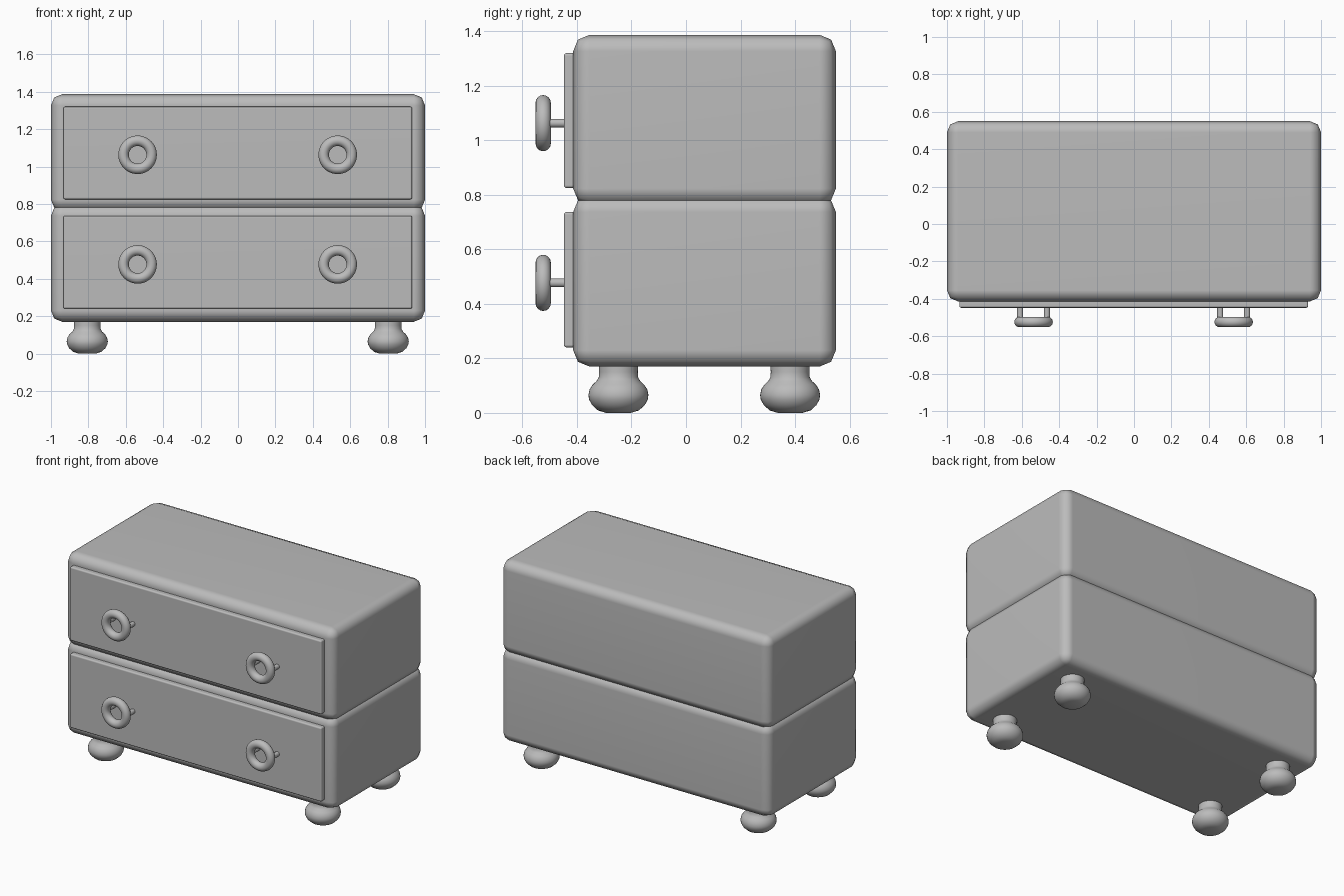
import bpy
import math

old = bpy.data.objects.get("Cube")
if old:
    bpy.data.objects.remove(old, do_unlink=True)

# Single plain grey finish
grey = bpy.data.materials.new("plain_grey")
grey.use_nodes = True
colour = (0.5, 0.5, 0.5, 1)
grey.diffuse_color = colour
grey.node_tree.nodes["Principled BSDF"].inputs["Base Color"].default_value = colour


def finish(name, angle=60):
    obj = bpy.context.object
    obj.name = obj.data.name = name
    obj.data.materials.clear()
    obj.data.materials.append(grey)
    bpy.ops.object.shade_smooth_by_angle(angle=math.radians(angle))
    return obj


def rounded_box(name, low, high, width, segments):
    """Box between two corners with rounded edges and flat-looking faces."""
    bpy.ops.mesh.primitive_cube_add(
        size=1, location=[(a + b) / 2 for a, b in zip(low, high)])
    obj = bpy.context.object
    obj.scale = [b - a for a, b in zip(low, high)]
    bpy.ops.object.transform_apply(location=False, rotation=False, scale=True)
    bevel = obj.modifiers.new("rounded_edges", "BEVEL")
    bevel.width = width
    bevel.segments = segments
    bpy.ops.object.modifier_apply(modifier=bevel.name)
    finish(name)
    obj.modifiers.new("even_shading", "WEIGHTED_NORMAL").keep_sharp = True
    return obj


def handle(name, x, z):
    """Ring pull held by two short posts."""
    facing = (math.pi / 2, 0, 0)
    bpy.ops.mesh.primitive_torus_add(
        location=(x, -0.524, z), rotation=facing, major_radius=0.075,
        minor_radius=0.028, major_segments=48, minor_segments=16)
    finish(name + "_ring")
    for side, dx in (("right", -0.072), ("left", 0.072)):
        bpy.ops.mesh.primitive_cylinder_add(
            vertices=24, radius=0.016, depth=0.085,
            location=(x + dx, -0.4825, z), rotation=facing)
        finish(f"{name}_{side}_post")


def foot(name, x, y):
    """Turned bun foot, spun from a profile of (radius, height)."""
    profile = [(0, 0), (0.045, 0), (0.075, 0.009), (0.097, 0.029),
               (0.108, 0.05), (0.11, 0.066), (0.106, 0.086), (0.095, 0.103),
               (0.08, 0.117), (0.072, 0.131), (0.071, 0.15), (0.072, 0.175)]
    mesh = bpy.data.meshes.new(name)
    mesh.from_pydata([(r, 0, z) for r, z in profile],
                     [(i, i + 1) for i in range(len(profile) - 1)], [])
    obj = bpy.data.objects.new(name, mesh)
    bpy.context.collection.objects.link(obj)
    bpy.ops.object.select_all(action="DESELECT")
    obj.select_set(True)
    bpy.context.view_layer.objects.active = obj
    obj.location = (x, y, 0)
    spin = obj.modifiers.new("turning", "SCREW")
    spin.steps = spin.render_steps = 40
    spin.use_merge_vertices = True
    spin.use_normal_calculate = True
    bpy.ops.object.modifier_apply(modifier=spin.name)
    bpy.ops.object.mode_set(mode="EDIT")
    bpy.ops.mesh.select_all(action="SELECT")
    bpy.ops.mesh.normals_make_consistent(inside=False)
    bpy.ops.object.mode_set(mode="OBJECT")
    finish(name)
    # The open neck is buried in the case, so the outward side is the outer wall
    outer = max(mesh.polygons, key=lambda p: p.center.xy.length)
    if outer.normal.xy.dot(outer.center.xy) < 0:
        mesh.flip_normals()


# Two stacked cases, each with a drawer front and a pair of ring handles
for level, bottom, top, panel_low, panel_high, grip in (
        ("lower", 0.17, 0.797, 0.24, 0.737, 0.477),
        ("upper", 0.763, 1.387, 0.825, 1.32, 1.063)):
    rounded_box(level + "_case", (-1, -0.414, bottom), (1, 0.55, top), 0.06, 2)
    rounded_box(level + "_drawer_front", (-0.934, -0.448, panel_low),
                (0.931, -0.405, panel_high), 0.01, 3)
    handle(level + "_right_handle", -0.537, grip)
    handle(level + "_left_handle", 0.533, grip)

# Four feet
for depth, y in (("front", -0.248), ("back", 0.382)):
    for side, x in (("right", -0.806), ("left", 0.803)):
        foot(f"{depth}_{side}_foot", x, y)
